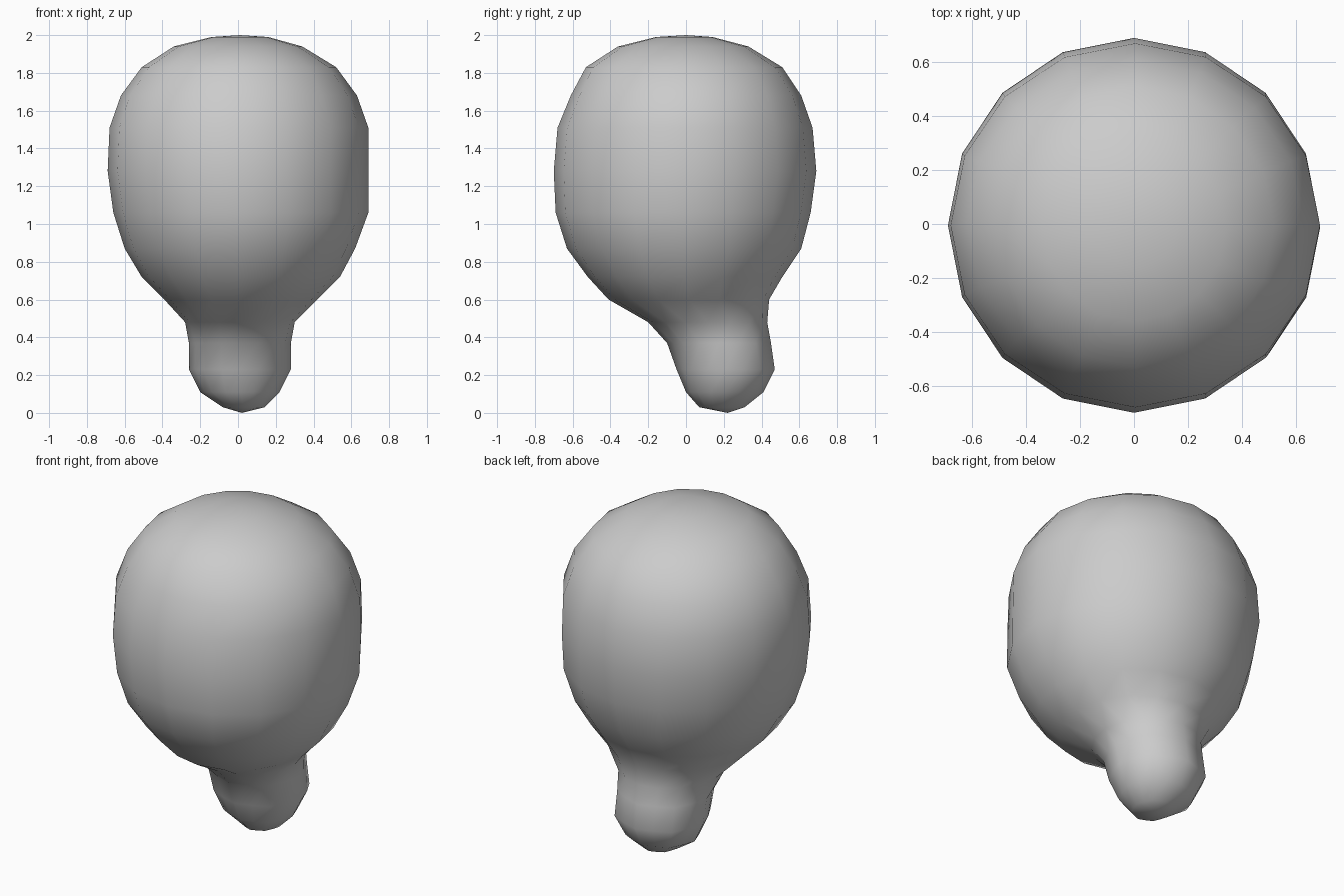
import bpy, bmesh, math

cube = bpy.data.objects.get("Cube")
if cube:
    bpy.data.objects.remove(cube, do_unlink=True)

# Plain grey material
grey = bpy.data.materials.new("plain_grey")
grey.use_nodes = True
colour = (0.6, 0.6, 0.6, 1)
grey.diffuse_color = colour
grey.node_tree.nodes["Principled BSDF"].inputs["Base Color"].default_value = colour

# Cross-sections: height, x min, x max, y min, y max
SECTIONS = [
    (.03, -.08, .14, .07, .31), (.11, -.20, .22, 0, .41),
    (.23, -.26, .28, -.05, .47), (.37, -.26, .28, -.10, .45),
    (.48, -.28, .30, -.20, .43), (.60, -.39, .42, -.41, .44),
    (.72, -.51, .54, -.52, .51), (.87, -.60, .62, -.63, .61),
    (1.06, -.66, .69, -.69, .66), (1.28, -.69, .69, -.70, .69),
    (1.51, -.68, .69, -.68, .67), (1.68, -.62, .63, -.61, .61),
    (1.83, -.51, .52, -.53, .51), (1.94, -.34, .34, -.36, .33),
    (1.99, -.14, .16, -.16, .14),
]
SIDES = 16


def ring(bm, z, x0, x1, y0, y1):
    """One closed cross-section; the neck is rounded more coarsely."""
    verts = []
    for i in range(SIDES):
        a = math.tau * i / SIDES
        r = 0.95 if z < 0.45 and i % 2 else 1
        verts.append(bm.verts.new(((x0 + x1) / 2 + r * (x1 - x0) / 2 * math.cos(a),
                                   (y0 + y1) / 2 + r * (y1 - y0) / 2 * math.sin(a), z)))
    return verts


# Bulb body running into an offset, rounded neck
bm = bmesh.new()
rings = [ring(bm, *s) for s in SECTIONS]
for low, high in zip(rings, rings[1:]):
    for i in range(SIDES):
        j = (i + 1) % SIDES
        bm.faces.new((low[i], low[j], high[j], high[i]))

# Close the neck tip and the crown
tip = bm.verts.new((.02, .22, 0))
crown = bm.verts.new((.01, 0, 2))
for i in range(SIDES):
    j = (i + 1) % SIDES
    bm.faces.new((tip, rings[0][j], rings[0][i]))
    bm.faces.new((crown, rings[-1][i], rings[-1][j]))
bmesh.ops.recalc_face_normals(bm, faces=bm.faces)

mesh = bpy.data.meshes.new("bulb_body")
bm.to_mesh(mesh)
bm.free()
mesh.materials.append(grey)
body = bpy.data.objects.new("bulb_body", mesh)
bpy.context.collection.objects.link(body)
bpy.context.view_layer.objects.active = body
body.select_set(True)
bpy.ops.object.shade_smooth_by_angle(angle=math.radians(50))
